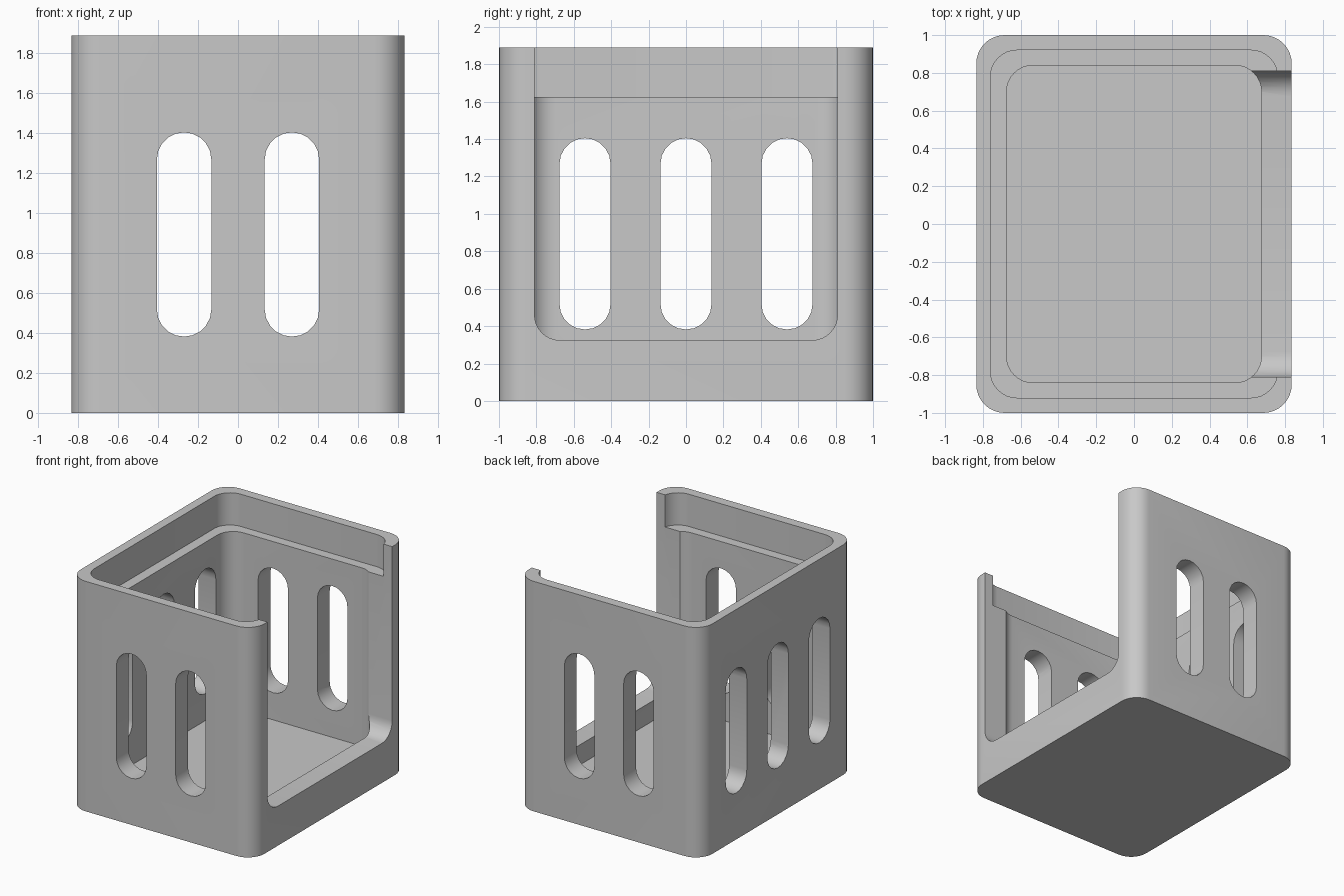
import bpy
import bmesh
from math import pi, cos, sin
from mathutils import Vector

if "Cube" in bpy.data.objects:
    bpy.data.objects.remove(bpy.data.objects["Cube"], do_unlink=True)

grey = bpy.data.materials.new("plain grey")
grey.use_nodes = True
colour = (0.58, 0.58, 0.58, 1)
grey.diffuse_color = colour
grey.node_tree.nodes["Principled BSDF"].inputs["Base Color"].default_value = colour

AXES = {"x": lambda u, v, w: Vector((w, u, v)),
        "y": lambda u, v, w: Vector((u, w, v)),
        "z": lambda u, v, w: Vector((u, v, w))}


def rounded_prism(name, axis, u, v, w, radius, steps=8):
    """Rounded rectangle spanning u and v, extruded along the axis over w."""
    outline = []
    centres = [(u[1] - radius, v[1] - radius), (u[0] + radius, v[1] - radius),
               (u[0] + radius, v[0] + radius), (u[1] - radius, v[0] + radius)]
    for corner, (cu, cv) in enumerate(centres):
        for i in range(steps + 1):
            a = (corner + i / steps) * pi / 2
            outline.append((cu + radius * cos(a), cv + radius * sin(a)))
    place = AXES[axis]
    bm = bmesh.new()
    base = bm.faces.new([bm.verts.new(place(p, q, w[0])) for p, q in outline])
    top = bmesh.ops.extrude_face_region(bm, geom=[base])["geom"]
    moved = [g for g in top if isinstance(g, bmesh.types.BMVert)]
    bmesh.ops.translate(bm, verts=moved, vec=place(0, 0, w[1] - w[0]))
    bmesh.ops.remove_doubles(bm, verts=bm.verts, dist=1e-5)
    bmesh.ops.recalc_face_normals(bm, faces=bm.faces)
    mesh = bpy.data.meshes.new(name)
    bm.to_mesh(mesh)
    bm.free()
    mesh.materials.append(grey)
    obj = bpy.data.objects.new(name, mesh)
    bpy.context.collection.objects.link(obj)
    return obj


def span(half):
    return (-half, half)


HEIGHT, RIM, FLOOR = 1.89, 1.625, 0.16
ABOVE = HEIGHT + 0.3

# Outer block
body = rounded_prism("slotted_box", "z", span(0.835), span(1), (0, HEIGHT), 0.15)

# Main cavity, wider recess at the rim, and open side with rounded sill corners
cutters = [
    rounded_prism("cavity_cutter", "z", span(0.675), span(0.84), (FLOOR, ABOVE), 0.14),
    rounded_prism("rim_cutter", "z", span(0.76), span(0.92), (RIM, ABOVE), 0.14),
    rounded_prism("opening_cutter", "x", span(0.81), (0.325, ABOVE + 0.2), (0.5, 1), 0.135),
]

# Vent slots through front and back walls, then through the right-hand closed wall
SLOT_Z, SLOT_R = (0.382, 1.405), 0.1365
for x in (-0.27, 0.27):
    cutters.append(rounded_prism("end_slot_cutter", "y", (x - SLOT_R, x + SLOT_R),
                                 SLOT_Z, span(1.2), SLOT_R - 1e-6, 5))
for y in (-0.54, 0, 0.54):
    cutters.append(rounded_prism("side_slot_cutter", "x", (y - SLOT_R, y + SLOT_R),
                                 SLOT_Z, (-1, -0.5), SLOT_R - 1e-6, 5))

# Carve the block and discard the cutters
bpy.ops.object.select_all(action="DESELECT")
bpy.context.view_layer.objects.active = body
body.select_set(True)
for cutter in cutters:
    cutter.hide_render = True
    carve = body.modifiers.new("carve", "BOOLEAN")
    carve.operation = "DIFFERENCE"
    carve.solver = "EXACT"
    carve.object = cutter
    bpy.ops.object.modifier_apply(modifier=carve.name)
    bpy.data.objects.remove(cutter, do_unlink=True)

bpy.ops.object.shade_smooth_by_angle(angle=pi / 6)
